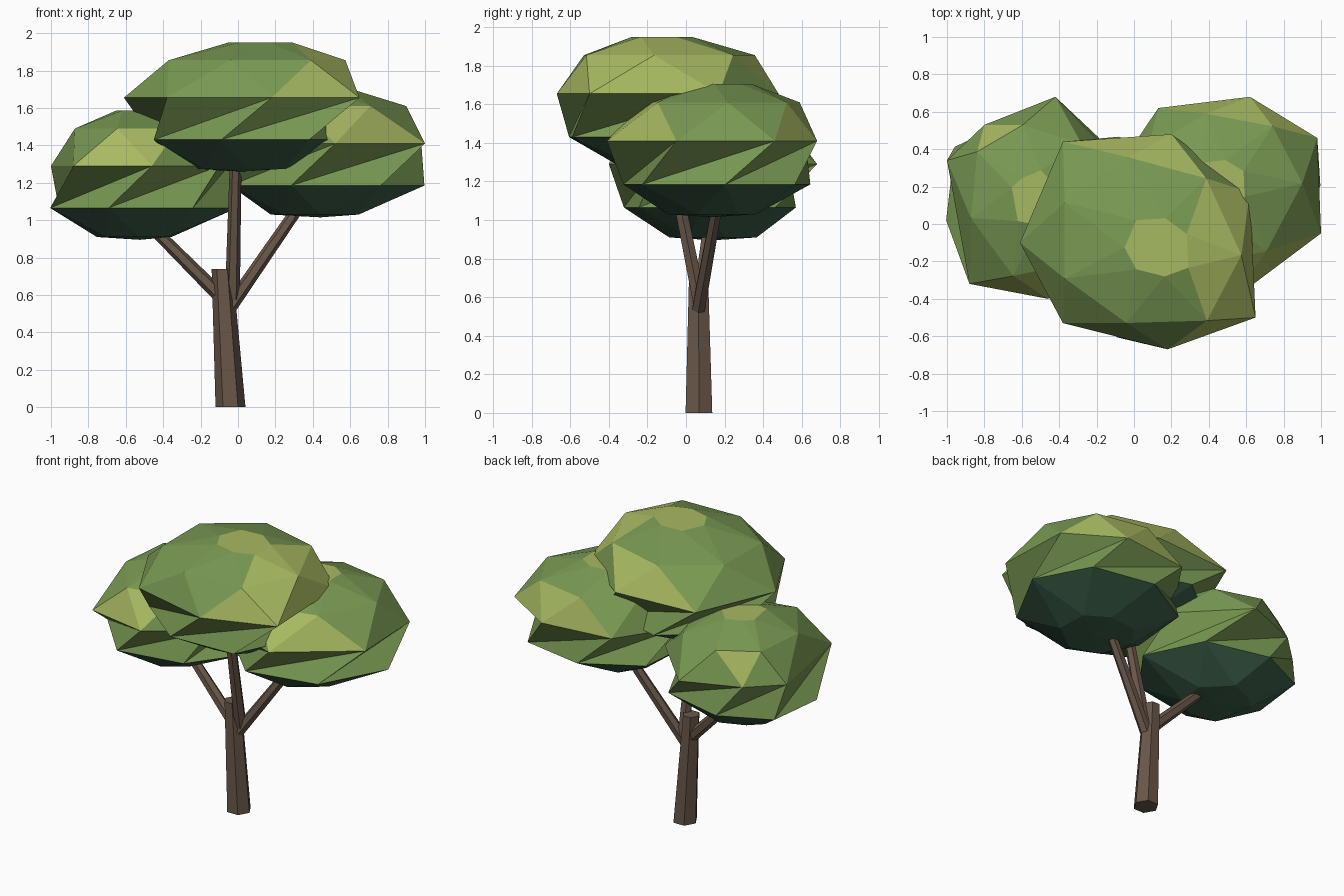
import bpy, bmesh, math
from mathutils import Vector

cube = bpy.data.objects.get("Cube")
if cube:
    bpy.data.objects.remove(cube, do_unlink=True)


def material(name, rgb):
    m = bpy.data.materials.new(name)
    m.use_nodes = True
    m.diffuse_color = (*rgb, 1)
    m.node_tree.nodes["Principled BSDF"].inputs["Base Color"].default_value = (*rgb, 1)
    return m


bark = material("bark brown", (0.14, 0.095, 0.066))
green = material("leaf green", (0.19, 0.315, 0.085))
lime = material("lime leaf", (0.39, 0.49, 0.12))
shade = material("underside green", (0.046, 0.115, 0.068))


def finish(name, bm, mats):
    bmesh.ops.recalc_face_normals(bm, faces=bm.faces)
    me = bpy.data.meshes.new(name)
    bm.to_mesh(me)
    bm.free()
    for m in mats:
        me.materials.append(m)
    ob = bpy.data.objects.new(name, me)
    bpy.context.collection.objects.link(ob)


def limb(name, start, end, r0, r1, sides=6, level=False):
    """Tapered straight limb; level keeps its end cuts horizontal."""
    a, b = Vector(start), Vector(end)
    turn = Vector((0, 0, 1)).rotation_difference(b - a)
    bm = bmesh.new()
    rings = []
    for centre, r in ((a, r0), (b, r1)):
        ring = []
        for i in range(sides):
            t = math.tau * i / sides
            p = Vector((r * math.cos(t), r * math.sin(t), 0))
            ring.append(bm.verts.new(centre + (p if level else turn @ p)))
        rings.append(ring)
        bm.faces.new(ring)
    for i in range(sides):
        j = (i + 1) % sides
        bm.faces.new((rings[0][i], rings[0][j], rings[1][j], rings[1][i]))
    finish(name, bm, [bark])


def canopy(name, outline, base, lower_scale, cap_shift, lime_arcs):
    """Faceted leaf clump lofted from one outline through five levels.
    Each lime arc is a range of directions and the crown bands it covers."""
    n = len(outline)
    pts = [Vector(p) for p in outline]
    mid = Vector([(min(p[k] for p in pts) + max(p[k] for p in pts)) / 2 for k in (0, 1)])
    halves = [mid + ((pts[i - 1] + pts[i]) / 2 - mid) * 1.1 for i in range(n)]
    bm = bmesh.new()

    def ring(src, scale, z, shift=(0, 0)):
        return [bm.verts.new((*(mid + (p - mid) * Vector(scale) + Vector(shift)), base + z))
                for p in src]

    bottom = ring(pts, (0.42, 0.42), 0.01, (-0.03, 0))
    lower = ring(halves, lower_scale, 0.165)
    rim = ring(pts, (1, 1), 0.39)
    upper = ring(halves, (0.76, 0.76), 0.59, [c * 0.4 for c in cap_shift])
    top = ring(pts, (0.27, 0.27), 0.685, cap_shift)
    low_point = bm.verts.new((*mid, base - 0.005))

    def crown(verts, band):
        face = bm.faces.new(verts)
        c = face.calc_center_median()
        az = math.degrees(math.atan2(c.y - mid.y, c.x - mid.x))
        if any(lo <= az <= hi and band in bands for lo, hi, bands in lime_arcs):
            face.material_index = 1

    for i in range(n):
        j = (i + 1) % n
        # dark underside
        for f in ((bottom[i], lower[i], lower[j]), (bottom[i], lower[j], bottom[j]),
                  (low_point, bottom[i], bottom[j])):
            bm.faces.new(f).material_index = 2
        # slanted skirt
        bm.faces.new((rim[i], lower[i], rim[j]))
        bm.faces.new((lower[i], lower[j], rim[j]))
        # crown
        crown((rim[i], rim[j], upper[j]), 1)
        crown((upper[i], rim[i], upper[j]), 1)
        crown((upper[i], upper[j], top[i]), 2)
        crown((top[i], upper[j], top[j]), 2)
    bm.faces.new(top).material_index = 1
    finish(name, bm, [green, lime, shade])


# Trunk and branches
limb("trunk", (-0.04, 0.067, 0), (-0.085, 0.065, 0.74), 0.08, 0.056, level=True)
limb("right_branch", (-0.07, 0.07, 0.57), (-0.5, 0.12, 1.0), 0.04, 0.03)
limb("middle_branch", (-0.03, 0.07, 0.58), (-0.01, -0.1, 1.42), 0.04, 0.03)
limb("left_branch", (-0.04, 0.065, 0.54), (0.36, 0.17, 1.12), 0.038, 0.03)

# Leaf clumps
canopy("top_canopy",
       [(-0.61, -0.1), (-0.38, -0.53), (0.18, -0.67), (0.65, -0.5),
        (0.62, 0.17), (0.2, 0.48), (-0.38, 0.44)],
       1.265, (0.83, 0.92), (0.1, -0.03),
       [(-54, 22, [1]), (-32, 22, [2]), (62, 112, [1])])
canopy("left_canopy",
       [(1, -0.05), (0.98, 0.46), (0.62, 0.68), (0.13, 0.62),
        (-0.12, 0.25), (0.05, -0.25), (0.52, -0.41)],
       1.02, (0.92, 0.9), (0, 0.06), [(-85, -48, [1]), (42, 118, [1])])
canopy("right_canopy",
       [(-0.88, -0.32), (-0.46, -0.4), (-0.1, -0.15), (-0.05, 0.3),
        (-0.42, 0.68), (-0.8, 0.53), (-1, 0.34)],
       0.9, (1.05, 0.84), (0, 0), [(-118, -80, [1]), (118, 138, [1])])
